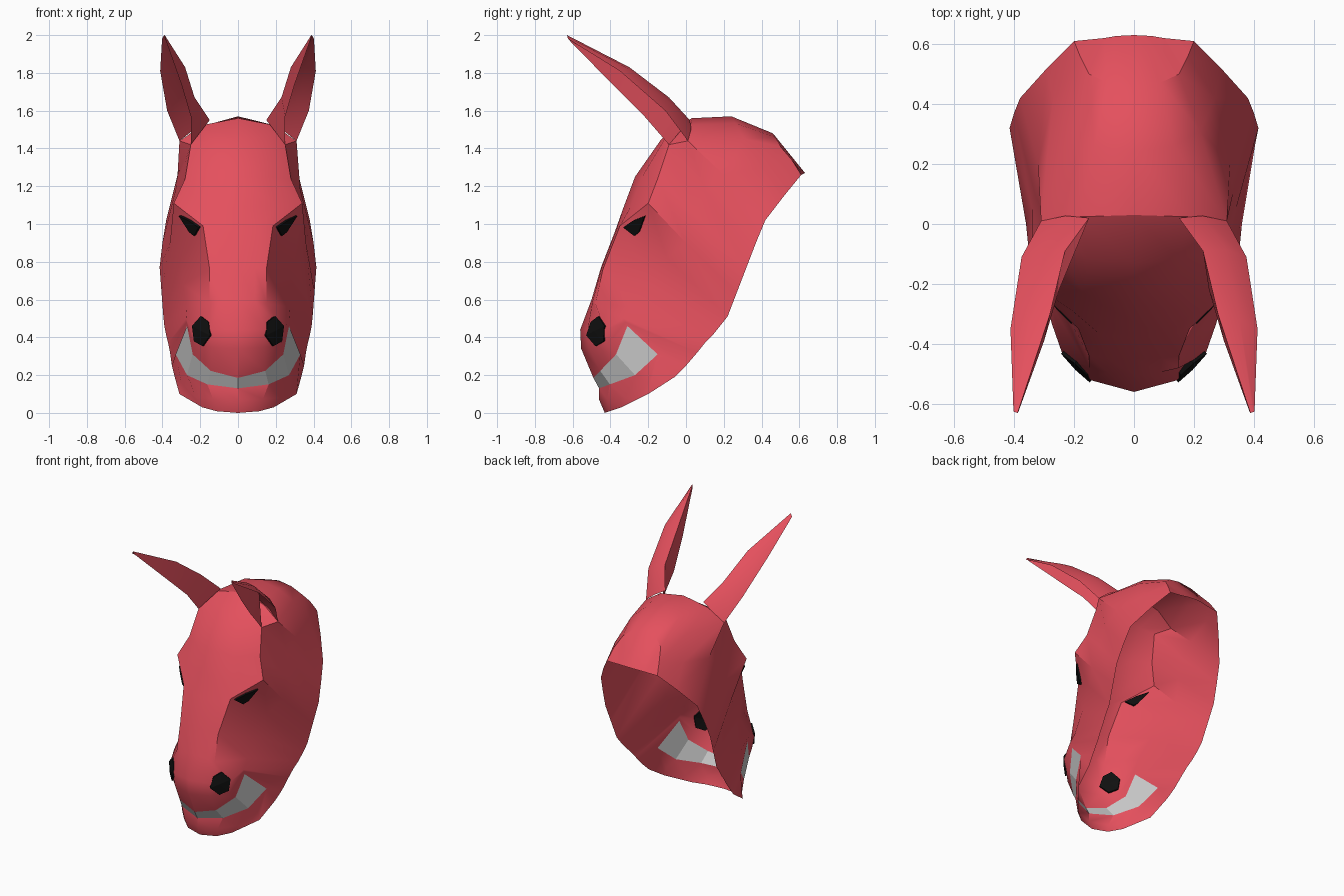
import bpy, bmesh, math
from mathutils import Vector
from mathutils.bvhtree import BVHTree

if "Cube" in bpy.data.objects:
    bpy.data.objects.remove(bpy.data.objects["Cube"])


def material(name, color):
    m = bpy.data.materials.new(name)
    m.diffuse_color = (*color, 1)
    m.use_nodes = True
    m.node_tree.nodes["Principled BSDF"].inputs["Base Color"].default_value = m.diffuse_color
    return m


RED = material("red", (0.78, 0.08, 0.11))
BLACK = material("black", (0.005, 0.005, 0.005))


def mirrored_object(name, verts, faces, mat=None, smooth=0):
    """Make one object from a right half and its mirror image."""
    bm = bmesh.new()
    for s in (1, -1):
        vs = [bm.verts.new((s * v[0], v[1], v[2])) for v in verts]
        for f in faces:
            bm.faces.new([vs[i] for i in (f if s > 0 else f[::-1])])
    bmesh.ops.remove_doubles(bm, verts=bm.verts[:], dist=1e-4)
    loose = [v for v in bm.verts if not v.link_faces]
    bmesh.ops.delete(bm, geom=loose, context='VERTS')
    me = bpy.data.meshes.new(name)
    bm.to_mesh(me)
    bm.free()
    ob = bpy.data.objects.new(name, me)
    bpy.context.collection.objects.link(ob)
    if mat:
        me.materials.append(mat)
    if smooth:
        bpy.ops.object.select_all(action='DESELECT')
        ob.select_set(True)
        bpy.context.view_layer.objects.active = ob
        bpy.ops.object.shade_smooth_by_angle(angle=math.radians(smooth))
    return ob


# Lengthwise curves of the mask, from the back of the crown down to the chin
midline = [(.63, 1.27), (.46, 1.48), (.24, 1.57), (.03, 1.56), (-.13, 1.45),
           (-.27, 1.25), (-.33, 1.09), (-.38, .95), (-.45, .77), (-.50, .60),
           (-.56, .44), (-.555, .34), (-.49, .185), (-.46, .13), (-.46, .07), (-.43, 0)]
crest = [(.10, .62, 1.265), (.15, .50, 1.41), (.22, .31, 1.45), (.31, .01, 1.44),
         (.25, -.09, 1.42), (.28, -.15, 1.24), (.34, -.20, 1.11), (.185, -.35, .99),
         (.15, -.44, .76), (.15, -.48, .58), (.24, -.43, .44), (.23, -.42, .36),
         (.24, -.37, .31), (.27, -.27, .20), (.22, -.32, .08), (.19, -.34, .03)]
cheek = [(.15, .615, 1.262), (.18, .56, 1.34), (.27, .42, 1.30), (.32, .20, 1.26),
         (.33, .10, 1.18), (.34, .05, 1.05), (.36, .00, .90), (.30, -.10, .82),
         (.29, -.18, .68), (.27, -.28, .56), (.275, -.33, .50), (.272, -.32, .48),
         (.27, -.31, .46), (.33, -.15, .31), (.30, -.20, .16), (.25, -.27, .065)]
rim = [(.20, .61, 1.26), (.20, .61, 1.26), (.29, .52, 1.15), (.38, .42, 1.02),
       (.40, .37, .90), (.415, .32, .77), (.405, .27, .64), (.395, .22, .51),
       (.39, .18, .46), (.38, .14, .41), (.37, .10, .37), (.36, .06, .32),
       (.35, .00, .25), (.335, -.06, .19), (.31, -.20, .10), (.31, -.20, .10)]

verts = []
for (y, z), c, k, r in zip(midline, crest, cheek, rim):
    bow = (.6 * c[0], y + .3 * (c[1] - y), z + .3 * (c[2] - z))
    verts += [(0, y, z), bow, c, k, r]

skin, teeth = [], []
for i in range(15):
    for j in range(4):
        a = 5 * i + j
        quad = (a, a + 5, a + 6, a + 1)
        (teeth if i == 12 and j < 3 else skin).append(quad)

head = mirrored_object("head_mask", verts, skin, RED, 32)
mirrored_object("teeth", verts, teeth)

# Ears: open V-shaped troughs tapering to a point
back = [(.15, .02, 1.55), (.23, -.09, 1.67), (.28, -.30, 1.83), (.388, -.63, 2.0)]
outer = [(.31, .01, 1.44), (.375, -.11, 1.60), (.412, -.35, 1.81), (.402, -.625, 1.98)]
front = [(.25, -.09, 1.42), (.25, -.22, 1.57), (.30, -.39, 1.74), (.385, -.625, 1.98)]
ear = []
for b, o, f in zip(back, outer, front):
    b, o, f = Vector(b), Vector(o), Vector(f)
    ear += [f, b, b.lerp(o, .5) + (b.lerp(o, .5) - f) * .12, o]
ear_faces = [(4 * i + j, 4 * i + j + 4, 4 * i + j + 5, 4 * i + j + 1)
             for i in range(3) for j in range(3)]
mirrored_object("ears", ear, ear_faces, RED, 40)

# Eyes and nostrils: dark patches laid on the face from the front
bm = bmesh.new()
bm.from_mesh(head.data)
tree = BVHTree.FromBMesh(bm)
bm.free()


def patch(name, outline):
    n = len(outline)
    pts = outline + [(sum(p[0] for p in outline) / n, sum(p[1] for p in outline) / n)]
    hits = [tree.ray_cast(Vector((x, -2, z)), Vector((0, 1, 0)))[0] or Vector((x, -.3, z))
            for x, z in pts]
    faces = [(i, (i + 1) % n, n) for i in range(n)]
    ob = mirrored_object(name, hits, faces, BLACK)
    mod = ob.modifiers.new("thickness", 'SOLIDIFY')
    mod.thickness, mod.offset = .024, 0


patch("eyes", [(.20, .985), (.225, .94), (.25, .96), (.305, 1.045), (.25, 1.02)])
patch("nostrils", [(.14, .41), (.18, .355), (.225, .38), (.235, .46), (.19, .51), (.15, .48)])
